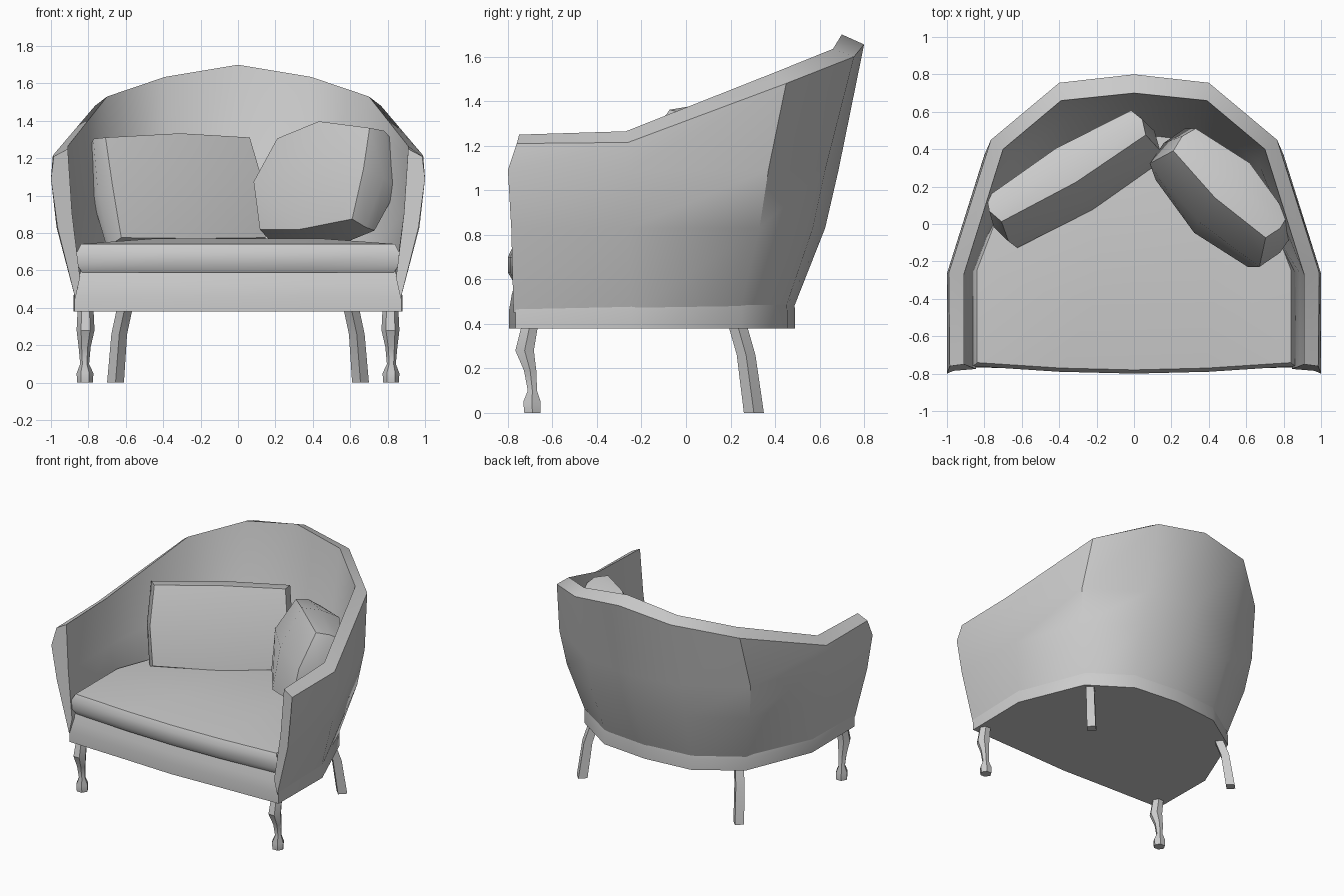
import bpy, bmesh
from math import radians, cos, sin, pi
from mathutils import Vector, Matrix

if "Cube" in bpy.data.objects:
    bpy.data.objects.remove(bpy.data.objects["Cube"])


def finish(name, bm, angle=35):
    bmesh.ops.recalc_face_normals(bm, faces=bm.faces)
    me = bpy.data.meshes.new(name)
    bm.to_mesh(me)
    bm.free()
    ob = bpy.data.objects.new(name, me)
    bpy.context.collection.objects.link(ob)
    bpy.ops.object.select_all(action='DESELECT')
    ob.select_set(True)
    bpy.context.view_layer.objects.active = ob
    bpy.ops.object.shade_smooth_by_angle(angle=radians(angle))
    return ob


def loft(name, rings, angle=35):
    """Skin a list of closed rings and cap both ends."""
    bm = bmesh.new()
    vs = [[bm.verts.new(p) for p in r] for r in rings]
    n = len(rings[0])
    for a, b in zip(vs, vs[1:]):
        for i in range(n):
            j = (i + 1) % n
            bm.faces.new((a[i], a[j], b[j], b[i]))
    bm.faces.new(vs[0])
    bm.faces.new(vs[-1])
    return finish(name, bm, angle)


def mirror_outline(half):
    """Half outline from front centre to back centre -> full closed outline."""
    return half + [(-x, y) for x, y in reversed(half[1:-1])]


def slab(name, half, levels, angle=35):
    full = mirror_outline(half)
    return loft(name, [[(x * s, y * s, z) for x, y in full] for z, s in levels], angle)


# Curved back and arms: one closed wall section per station, arm front to back centre
# base, middle, high (xy), outer rim, inner rim (xyz), inner foot (xy)
stations = [
    ((.87, -.775), (.965, -.785), (1.0, -.80), (.985, -.76, 1.21), (.91, -.75, 1.25), (.845, -.775)),
    ((.87, -.25), (.97, -.26), (1.0, -.265), (.99, -.26, 1.215), (.91, -.27, 1.265), (.84, -.25)),
    ((.665, .24), (.765, .33), (.80, .37), (.765, .45, 1.48), (.70, .40, 1.53), (.60, .19)),
    ((.36, .44), (.39, .57), (.40, .625), (.40, .755, 1.60), (.39, .66, 1.635), (.34, .38)),
    ((0, .475), (0, .625), (0, .685), (0, .80, 1.655), (0, .70, 1.70), (0, .42)),
]


def wall_section(st, side):
    base, mid, high, rim_out, rim_in, foot = st
    foot = Vector((*foot, .56))
    inner = foot.lerp(Vector(rim_in), .5)
    inner.xy = foot.xy.lerp(Vector(rim_in).xy, .65)
    pts = [(*base, .45), (*mid, .83), (*high, 1.09), rim_out, rim_in, inner, foot]
    return [(p[0] * side, p[1], p[2]) for p in pts]


loft("back_and_arms", [wall_section(s, 1) for s in stations]
     + [wall_section(s, -1) for s in reversed(stations[:-1])])

# Seat base: skirt band with a bowed front rail above it
slab("seat_base", [(0, -.795), (.4, -.78), (.875, -.765), (.88, -.25), (.675, .25), (.365, .455), (0, .49)],
     [(.38, 1), (.46, 1), (.53, .985), (.60, .96)])

# Seat cushion with soft front edge and crowned top
slab("seat_cushion", [(0, -.80), (.4, -.79), (.86, -.76), (.86, -.25), (.67, .25), (.36, .46), (0, .51)],
     [(.59, .97), (.63, 1), (.70, 1), (.742, .975), (.772, .5)], 50)


def pillow(name, loc, half, corner, bulge, yaw, tilt, roll):
    """Puffed low-poly pillow: thin corners, full middle."""
    bm = bmesh.new()
    bmesh.ops.create_cube(bm, size=2)
    bmesh.ops.subdivide_edges(bm, edges=bm.edges[:], cuts=1, use_grid_fill=True)
    w, t, h = half
    for v in bm.verts:
        x, y, z = (round(c) for c in v.co)
        rim = abs(x) + abs(z)
        thick = (t, t * .5 + corner * .5, corner)[rim]
        out = (1 + bulge if rim == 1 else 1) * (1.06 if y == 0 else 1)
        v.co = (x * w * out, y * thick, z * h * out)
    rot = (Matrix.Rotation(radians(yaw), 4, 'Z') @ Matrix.Rotation(radians(-tilt), 4, 'X')
           @ Matrix.Rotation(radians(roll), 4, 'Y'))
    bmesh.ops.transform(bm, matrix=Matrix.Translation(loc) @ rot, verts=bm.verts[:])
    return finish(name, bm, 50)


# Two loose pillows leaning on the back
pillow("wide_pillow", (-.32, .24, 1.02), (.45, .14, .28), .08, .05, 31, 17, 0)
pillow("round_pillow", (.47, .14, 1.06), (.34, .19, .26), .09, .19, -45, 20, -5)


def leg(name, path, sides):
    """Leg from (x, y, z, radius) points."""
    for label, s in (("right", 1), ("left", -1)):
        loft(f"{label}_{name}",
             [[(s * (x + r * cos(2 * pi * i / sides)), y + r * sin(2 * pi * i / sides), z)
               for i in range(sides)] for x, y, z, r in path])


# Turned front legs and splayed square back legs
leg("front_leg", [(.815, -.70, .40, .042), (.815, -.725, .28, .048), (.82, -.70, .19, .032),
                  (.82, -.69, .10, .024), (.818, -.692, .05, .045), (.818, -.69, 0, .042)], 6)
leg("back_leg", [(.605, .23, .40, .042), (.635, .27, .26, .042), (.655, .305, 0, .045)], 4)
